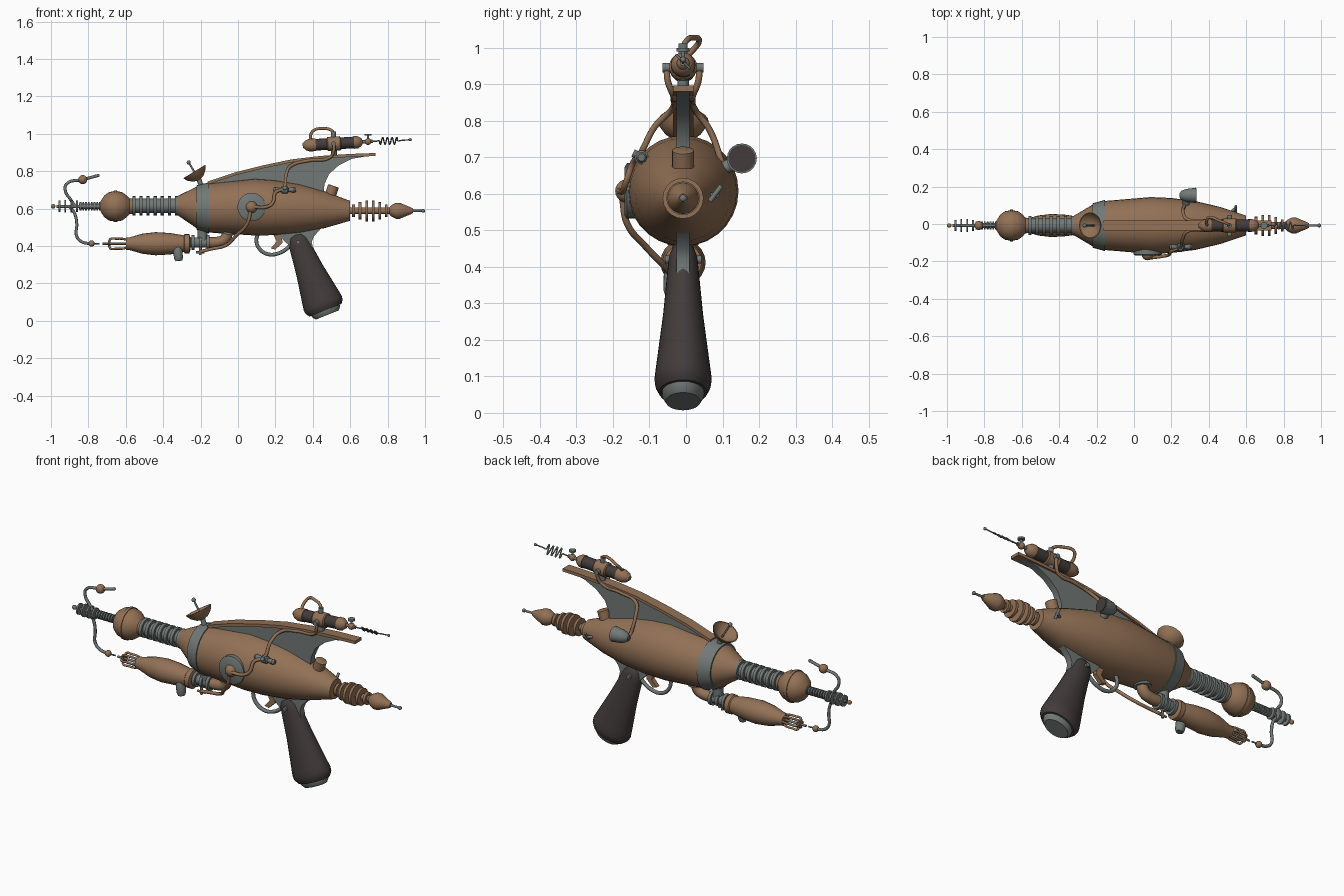
import bpy, bmesh, math
from mathutils import Vector as V

Y = -0.008   # the gun's centre plane


def material(name, rgb):
    m = bpy.data.materials.new(name)
    m.diffuse_color = (*rgb, 1)
    return m


BRONZE = material("bronze", (0.29, 0.165, 0.092))
STEEL = material("steel", (0.165, 0.19, 0.183))
DARK = material("dark_rubber", (0.055, 0.044, 0.043))


def finish(name, mesh, mat, angle=35):
    mesh.materials.clear()
    mesh.materials.append(mat)
    mesh.shade_smooth()
    mesh.set_sharp_from_angle(angle=math.radians(angle))
    ob = bpy.data.objects.new(name, mesh)
    bpy.context.collection.objects.link(ob)
    return ob


def from_bmesh(name, bm, mat):
    bmesh.ops.recalc_face_normals(bm, faces=bm.faces)
    mesh = bpy.data.meshes.new(name)
    bm.to_mesh(mesh)
    bm.free()
    return finish(name, mesh, mat)


def lathe(name, mat, origin, axis, profile, sides=20, squash=1.0):
    """Rings (distance, radius[, z shift]) along an axis; squash narrows in y."""
    bm, o, a = bmesh.new(), V(origin), V(axis).normalized()
    ref = V((1, 0, 0)) if abs(a.y) > 0.9 else V((0, 1, 0))
    u = a.cross(ref).normalized()
    v = u.cross(a)
    rings = []
    for t, r, *dz in profile:
        c = o + a * t + V((0, 0, dz[0] if dz else 0))
        angles = [2 * math.pi * i / sides for i in range(sides)]
        rings.append([bm.verts.new(c + u * r * math.cos(k) + v * r * squash * math.sin(k)) for k in angles])
    for p, q in zip(rings, rings[1:]):
        for i in range(sides):
            j = (i + 1) % sides
            bm.faces.new((p[i], p[j], q[j], q[i]))
    bm.faces.new(rings[0])
    bm.faces.new(rings[-1])
    return from_bmesh(name, bm, mat)


def rod(name, mat, a, b, r, sides=14):
    d = V(b) - V(a)
    return lathe(name, mat, a, d, [(0, r), (d.length, r)], sides)


def ribbed(name, mat, x0, x1, z, r_in, radii, fill=0.45):
    """A rod along x with one flat rib for each radius."""
    step, prof = (x1 - x0) / len(radii), [(0, r_in)]
    for i, r in enumerate(radii):
        s = (i + 0.5 - fill / 2) * step
        e = s + fill * step
        prof += [(s, r_in), (s, r), (e, r), (e, r_in)]
    return lathe(name, mat, (x0, Y, z), (1, 0, 0), prof + [(x1 - x0, r_in)])


def ball(name, mat, c, r):
    bm = bmesh.new()
    bmesh.ops.create_uvsphere(bm, u_segments=16, v_segments=10, radius=r)
    bmesh.ops.translate(bm, verts=bm.verts, vec=c)
    return from_bmesh(name, bm, mat)


def tube(name, mat, pts, r):
    cu = bpy.data.curves.new(name, 'CURVE')
    cu.dimensions, cu.bevel_depth, cu.bevel_resolution = '3D', r, 2
    cu.resolution_u, cu.use_fill_caps = 6, True
    sp = cu.splines.new('BEZIER')
    sp.bezier_points.add(len(pts) - 1)
    for b, p in zip(sp.bezier_points, pts):
        b.co = p
        b.handle_left_type = b.handle_right_type = 'AUTO'
    tmp = bpy.data.objects.new(name + "_path", cu)
    bpy.context.collection.objects.link(tmp)
    bpy.context.view_layer.update()
    mesh = bpy.data.meshes.new_from_object(tmp.evaluated_get(bpy.context.evaluated_depsgraph_get()))
    bpy.data.objects.remove(tmp)
    return finish(name, mesh, mat, 50)


def plate(name, mat, outline, thick):
    """An (x, z) outline given thickness in y about the centre plane."""
    bm = bmesh.new()
    f = bm.faces.new([bm.verts.new((x, Y - thick / 2, z)) for x, z in outline])
    ext = bmesh.ops.extrude_face_region(bm, geom=[f])['geom']
    bmesh.ops.translate(bm, vec=(0, thick, 0), verts=[e for e in ext if isinstance(e, bmesh.types.BMVert)])
    return from_bmesh(name, bm, mat)


X = (1, 0, 0)
# --- main body and its steel band (axis droops towards the tail)
lathe("body", BRONZE, (0, Y, 0), X, [
    (-0.325, 0.05, 0.616), (-0.22, 0.112, 0.606), (-0.157, 0.131, 0.603), (0.09, 0.152, 0.608),
    (0.2, 0.147, 0.605), (0.33, 0.13, 0.6), (0.465, 0.098, 0.594), (0.6, 0.053, 0.588)], 28)
lathe("body_band", STEEL, (0, Y, 0), X, [(-0.223, 0.105, 0.606), (-0.223, 0.118, 0.606),
                                         (-0.155, 0.137, 0.603), (-0.155, 0.12, 0.603)], 28)

# --- barrel, muzzle ball and discharge rod
ribbed("barrel", STEEL, -0.575, -0.31, 0.615, 0.038, [0.051] * 7)
lathe("muzzle_ball", BRONZE, (-0.655, Y, 0.612), X, [
    (-0.083, 0.02), (-0.078, 0.03), (-0.06, 0.058), (-0.035, 0.076), (-0.008, 0.081), (-0.008, 0.085),
    (0.008, 0.085), (0.008, 0.081), (0.035, 0.076), (0.06, 0.058), (0.075, 0.042), (0.09, 0.04)], 24)
ribbed("threaded_rod", STEEL, -0.85, -0.73, 0.612, 0.014, [0.022] * 8, 0.6)
ribbed("discharge_rod", STEEL, -0.97, -0.845, 0.612, 0.008, [0.03, 0.034, 0.034, 0.03], 0.3)
ball("rod_tip", BRONZE, (-0.988, Y, 0.612), 0.012)

# --- forked electrodes
tube("upper_electrode", STEEL, [(-0.87, Y, 0.612), (-0.9, Y, 0.655), (-0.922, Y, 0.69), (-0.918, Y, 0.73),
                                (-0.83, Y, 0.755), (-0.75, Y, 0.776)], 0.008)
ball("upper_electrode_ball", BRONZE, (-0.83, Y, 0.755), 0.024)
ball("upper_electrode_tip", STEEL, (-0.748, Y, 0.777), 0.009)
tube("lower_electrode", STEEL, [(-0.9, Y, 0.612), (-0.872, Y, 0.57), (-0.862, Y, 0.52), (-0.862, Y, 0.45),
                                (-0.83, Y, 0.42), (-0.783, Y, 0.413)], 0.008)
ball("lower_electrode_ball", BRONZE, (-0.783, Y, 0.413), 0.017)
rod("lower_electrode_tip", STEEL, (-0.783, Y, 0.413), (-0.74, Y, 0.413), 0.004)

# --- tail fins, bulb and spike
ribbed("tail_bellows", BRONZE, 0.6, 0.81, 0.588, 0.018, [0.034, 0.047, 0.056, 0.056, 0.046, 0.033], 0.4)
lathe("tail_bulb", BRONZE, (0.81, Y, 0.588), X, [
    (0, 0.02), (0.01, 0.03), (0.035, 0.043), (0.055, 0.043), (0.085, 0.03), (0.115, 0.018), (0.125, 0.012)])
rod("tail_spike", STEEL, (0.93, Y, 0.588), (0.99, Y, 0.588), 0.006)
ball("tail_spike_tip", STEEL, (0.99, Y, 0.588), 0.01)

# --- top rail and fin
top = [(-0.162, 0.745), (-0.018, 0.793), (0.143, 0.833), (0.287, 0.863), (0.437, 0.881), (0.597, 0.892), (0.736, 0.897)]
plate("top_rail", BRONZE, top + [(x, z - 0.016) for x, z in reversed(top)], 0.056)
plate("top_fin", STEEL, [(x, z - 0.012) for x, z in top[:-1]] + [
    (0.71, 0.884), (0.61, 0.866), (0.54, 0.832), (0.487, 0.785), (0.462, 0.73), (0.455, 0.64), (-0.1, 0.64)], 0.036)

# --- grip, bracket, trigger and guard
slant = (0.37, 0, -0.929)
lathe("grip", DARK, (0.309, Y, 0.456), slant, [
    (-0.005, 0.02), (0.005, 0.04), (0.03, 0.053), (0.06, 0.058), (0.2, 0.076), (0.36, 0.104),
    (0.39, 0.109), (0.41, 0.106), (0.43, 0.092)], 24, 0.72)
lathe("grip_cap", STEEL, (0.309, Y, 0.456), slant, [(0.42, 0.082), (0.44, 0.08), (0.457, 0.066)], 24, 0.72)
rod("grip_screw", STEEL, (0.322, Y - 0.05, 0.42), (0.322, Y + 0.05, 0.42), 0.011)
plate("grip_bracket", STEEL, [(0.196, 0.5), (0.52, 0.54), (0.44, 0.49), (0.405, 0.45), (0.394, 0.42), (0.402, 0.385),
                              (0.372, 0.375), (0.276, 0.4), (0.239, 0.435)], 0.036)
tube("trigger_guard", STEEL, [(0.112, Y, 0.475), (0.098, Y, 0.43), (0.115, Y, 0.385), (0.16, Y, 0.356),
                              (0.215, Y, 0.36), (0.26, Y, 0.385), (0.285, Y, 0.41)], 0.01)
plate("trigger", BRONZE, [(0.18, 0.478), (0.228, 0.47), (0.239, 0.419), (0.2, 0.381), (0.175, 0.387), (0.207, 0.424)], 0.024)

# --- underslung canister with caged nozzle
lathe("canister", BRONZE, (-0.6, Y, 0.412), X, [
    (0, 0.02), (0, 0.032), (0.02, 0.034), (0.09, 0.054), (0.16, 0.062), (0.24, 0.057), (0.31, 0.045),
    (0.315, 0.051), (0.34, 0.051), (0.345, 0.035)])
rod("nozzle_pin", STEEL, (-0.725, Y, 0.412), (-0.6, Y, 0.412), 0.006)
rod("nozzle_collar", BRONZE, (-0.695, Y, 0.412), (-0.683, Y, 0.412), 0.018)
for i in range(6):
    k = math.pi * i / 3
    tube(f"nozzle_cage_bar_{i + 1}", BRONZE, [
        (x, Y + r * math.cos(k), 0.412 + r * math.sin(k))
        for x, r in ((-0.687, 0.012), (-0.683, 0.028), (-0.65, 0.031), (-0.615, 0.03), (-0.595, 0.024))], 0.006)
ribbed("canister_neck", STEEL, -0.262, -0.14, 0.418, 0.027, [0.04, 0.036, 0.04], 0.4)
rod("neck_strut", STEEL, (-0.19, Y, 0.52), (-0.19, Y, 0.42), 0.026)
tube("feed_elbow", BRONZE, [(-0.16, Y, 0.418), (-0.11, Y, 0.42), (-0.07, Y, 0.436), (-0.053, Y, 0.49)], 0.029)
rod("elbow_flange", STEEL, (-0.06, Y, 0.462), (-0.055, Y, 0.5), 0.044)
lathe("drain_pot", STEEL, (-0.325, -0.035, 0.395), (0.12, -0.05, -1), [
    (0, 0.02), (0.02, 0.025), (0.06, 0.024), (0.075, 0.018)])
rod("drain_tap", BRONZE, (-0.202, Y - 0.02, 0.4), (-0.202, Y - 0.02, 0.352), 0.007)
rod("drain_tap_handle", STEEL, (-0.225, Y - 0.02, 0.366), (-0.18, Y - 0.02, 0.366), 0.006)

# --- side port with its two pipes, and valve
lathe("side_port", STEEL, (0.073, -0.12, 0.608), (0, -1, 0), [(0, 0.076), (0.042, 0.076), (0.048, 0.066)], 24)
ball("side_port_boss", BRONZE, (0.073, -0.162, 0.608), 0.032)
tube("lower_pipe", BRONZE, [(0.068, -0.175, 0.59), (0.05, -0.162, 0.52), (-0.01, -0.11, 0.455), (-0.065, -0.06, 0.403),
                            (-0.14, -0.045, 0.385), (-0.2, -0.03, 0.37)], 0.009)
tube("upper_pipe", BRONZE, [(0.08, -0.182, 0.608), (0.155, -0.172, 0.61), (0.185, -0.165, 0.63), (0.2, -0.145, 0.685),
                            (0.245, -0.125, 0.71), (0.258, -0.085, 0.785), (0.285, -0.04, 0.83), (0.385, -0.034, 0.858),
                            (0.49, -0.036, 0.873), (0.512, -0.05, 0.91), (0.512, -0.053, 0.945)], 0.009)
tube("back_pipe", BRONZE, [(0.27, 0.1, 0.68), (0.262, 0.065, 0.775), (0.285, 0.025, 0.83), (0.385, 0.018, 0.858),
                           (0.49, 0.02, 0.873), (0.512, 0.034, 0.91), (0.512, 0.037, 0.945)], 0.009)
lathe("valve_bar", STEEL, (0.19, -0.122, 0.7), X, [(0, 0.01), (0.01, 0.015), (0.04, 0.01), (0.045, 0.019),
                                                  (0.075, 0.019), (0.08, 0.01), (0.11, 0.015), (0.12, 0.01)])
rod("valve_stem", STEEL, (0.25, -0.145, 0.712), (0.25, -0.06, 0.67), 0.011)

# --- dish on the band
d = V((-0.52, 0, 0.85))
c = V((-0.234, Y, 0.798))
lathe("dish", BRONZE, c, d, [(-0.05, 0.012), (-0.045, 0.03), (-0.025, 0.055), (0, 0.07), (0, 0.065),
                             (-0.02, 0.05), (-0.036, 0.025), (-0.04, 0.005)], 24)
rod("dish_stem", STEEL, (-0.188, Y, 0.7), c - d * 0.045, 0.013)
rod("dish_antenna", STEEL, c - d * 0.04, c + d * 0.055, 0.005)
ball("dish_antenna_tip", STEEL, c + d * 0.057, 0.011)

# --- rear filler cap, cowl vent on the far side, rear tap
lathe("filler_cap", BRONZE, (0.488, Y, 0.655), (0.33, 0, 0.94), [(0, 0.022), (0.02, 0.022), (0.022, 0.03), (0.068, 0.03), (0.07, 0.026)])
lathe("cowl_vent", STEEL, (0.243, 0.153, 0.697), X, [(0, 0.01), (0.01, 0.024), (0.035, 0.034), (0.088, 0.041)])
rod("cowl_mouth", DARK, (0.328, 0.153, 0.697), (0.334, 0.153, 0.697), 0.037, 20)
rod("cowl_neck", STEEL, (0.28, 0.085, 0.66), (0.275, 0.145, 0.692), 0.018)
rod("rear_tap", STEEL, (0.5, 0.05, 0.594), (0.545, 0.085, 0.598), 0.008)
rod("rear_tap_handle", STEEL, (0.545, 0.065, 0.58), (0.545, 0.097, 0.622), 0.007)

# --- sight tank on the rail
so, sa = V((0.346, Y, 0.937)), V((1, 0, 0.06)).normalized()
for name, mat, prof in (
        ("sight_front_cap", BRONZE, [(0, 0.012), (0.008, 0.018), (0.015, 0.026), (0.035, 0.034), (0.07, 0.034)]),
        ("sight_front_sleeve", DARK, [(0.07, 0.031), (0.13, 0.031)]),
        ("sight_centre", BRONZE, [(0.13, 0.033), (0.135, 0.038), (0.2, 0.038), (0.205, 0.033)]),
        ("sight_rear_sleeve", DARK, [(0.205, 0.031), (0.275, 0.031)]),
        ("sight_rear_cap", BRONZE, [(0.275, 0.034), (0.295, 0.033), (0.315, 0.02), (0.32, 0.01)]),
        ("sight_rear_pipe", STEEL, [(0.315, 0.009), (0.375, 0.009)])):
    lathe(name, mat, so, sa, prof)
joint = so + sa * 0.35
ball("sight_joint", BRONZE, joint, 0.018)
rod("sight_valve_stem", STEEL, joint, joint + V((0, 0, 0.036)), 0.006)
rod("sight_valve_wheel", STEEL, joint + V((0, 0, 0.032)), joint + V((0, 0, 0.042)), 0.018)
rod("sight_post", STEEL, (0.512, Y, 0.88), (0.512, Y, 0.92), 0.016)
for side, s in (("front", -1), ("back", 1)):
    rod(f"sight_knob_{side}", STEEL, (0.512, Y + s * 0.03, 0.946), (0.512, Y + s * 0.056, 0.946), 0.013)
rod("sight_top_knob", STEEL, (0.51, Y, 0.975), (0.51, Y, 1.012), 0.013)
tube("sight_loop", BRONZE, [(0.39, Y, 0.968), (0.389, 0.02, 0.995), (0.405, 0.036, 1.018), (0.455, 0.018, 1.028),
                            (0.5, 0.0, 1.018), (0.51, Y, 1.004)], 0.008)

# --- coiled aerial
coil = [(0.755 + 0.1 * i / 32, Y + 0.018 * math.sin(i * math.pi / 4), 0.962 + 0.018 * math.cos(i * math.pi / 4 + math.pi / 2))
        for i in range(33)]
tube("aerial", STEEL, [(0.7, Y, 0.959), (0.74, Y, 0.96)] + coil + [(0.87, Y, 0.964), (0.92, Y, 0.968)], 0.0035)
ball("aerial_tip", STEEL, (0.921, Y, 0.968), 0.008)
